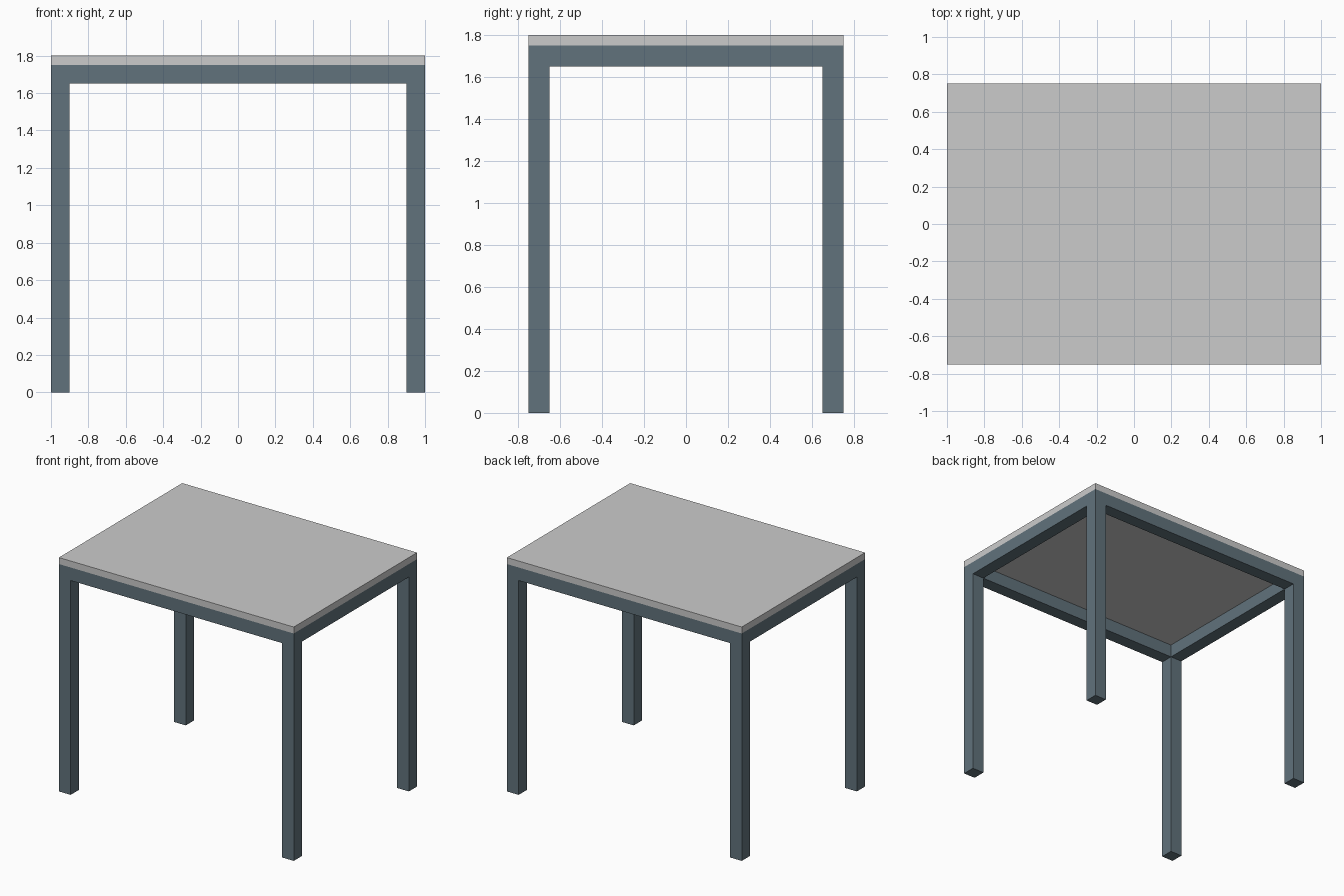
import bpy, bmesh
from mathutils import Vector

if "Cube" in bpy.data.objects:
    bpy.data.objects.remove(bpy.data.objects["Cube"])

HX, HY, T = 1.0, 0.75, 0.1          # half width, half depth, bar thickness
TOP_Z, RAIL_Z, UNDER_Z = 1.8, 1.75, 1.65


def add_object(name, bm):
    bmesh.ops.recalc_face_normals(bm, faces=bm.faces)
    mesh = bpy.data.meshes.new(name)
    bm.to_mesh(mesh)
    bm.free()
    obj = bpy.data.objects.new(name, mesh)
    bpy.context.collection.objects.link(obj)
    return obj


def pull_down(bm, faces, distance):
    """Extrude faces downward and return the new end faces."""
    geom = bmesh.ops.extrude_face_region(bm, geom=faces)["geom"]
    verts = [g for g in geom if isinstance(g, bmesh.types.BMVert)]
    bmesh.ops.translate(bm, verts=verts, vec=(0, 0, -distance))
    return [g for g in geom if isinstance(g, bmesh.types.BMFace)]


# Table top slab
bm = bmesh.new()
bmesh.ops.create_cube(bm, size=1)
bmesh.ops.scale(bm, verts=bm.verts, vec=(2 * HX, 2 * HY, TOP_Z - RAIL_Z))
bmesh.ops.translate(bm, verts=bm.verts, vec=(0, 0, (TOP_Z + RAIL_Z) / 2))
add_object("table_top", bm)

# Frame: flat ring of bars, given depth, with legs pulled from its corners
bm = bmesh.new()
xs = (-HX, T - HX, HX - T, HX)
ys = (-HY, T - HY, HY - T, HY)
grid = [[bm.verts.new((x, y, RAIL_Z)) for y in ys] for x in xs]
for i in range(3):
    for j in range(3):
        if (i, j) != (1, 1):
            bm.faces.new((grid[i][j], grid[i + 1][j],
                          grid[i + 1][j + 1], grid[i][j + 1]))

top_faces = list(bm.faces)
under = pull_down(bm, top_faces, RAIL_Z - UNDER_Z)
# Close the top side if the extrusion consumed it
if not any(all(abs(v.co.z - RAIL_Z) < 1e-5 for v in f.verts) for f in bm.faces):
    for i in range(3):
        for j in range(3):
            if (i, j) != (1, 1):
                bm.faces.new((grid[i][j], grid[i + 1][j],
                              grid[i + 1][j + 1], grid[i][j + 1]))

for face in under:
    c = face.calc_center_median()
    if abs(c.x) > HX - T and abs(c.y) > HY - T:
        pull_down(bm, [face], UNDER_Z)
        if face.is_valid:
            bm.faces.remove(face)   # no hidden face inside the leg
frame = add_object("leg_frame", bm)

# Dark blue-grey metal for the frame
metal = bpy.data.materials.new("frame_metal")
metal.diffuse_color = (0.12, 0.17, 0.20, 1)
metal.use_nodes = True
metal.node_tree.nodes["Principled BSDF"].inputs["Base Color"].default_value = metal.diffuse_color
frame.data.materials.append(metal)
